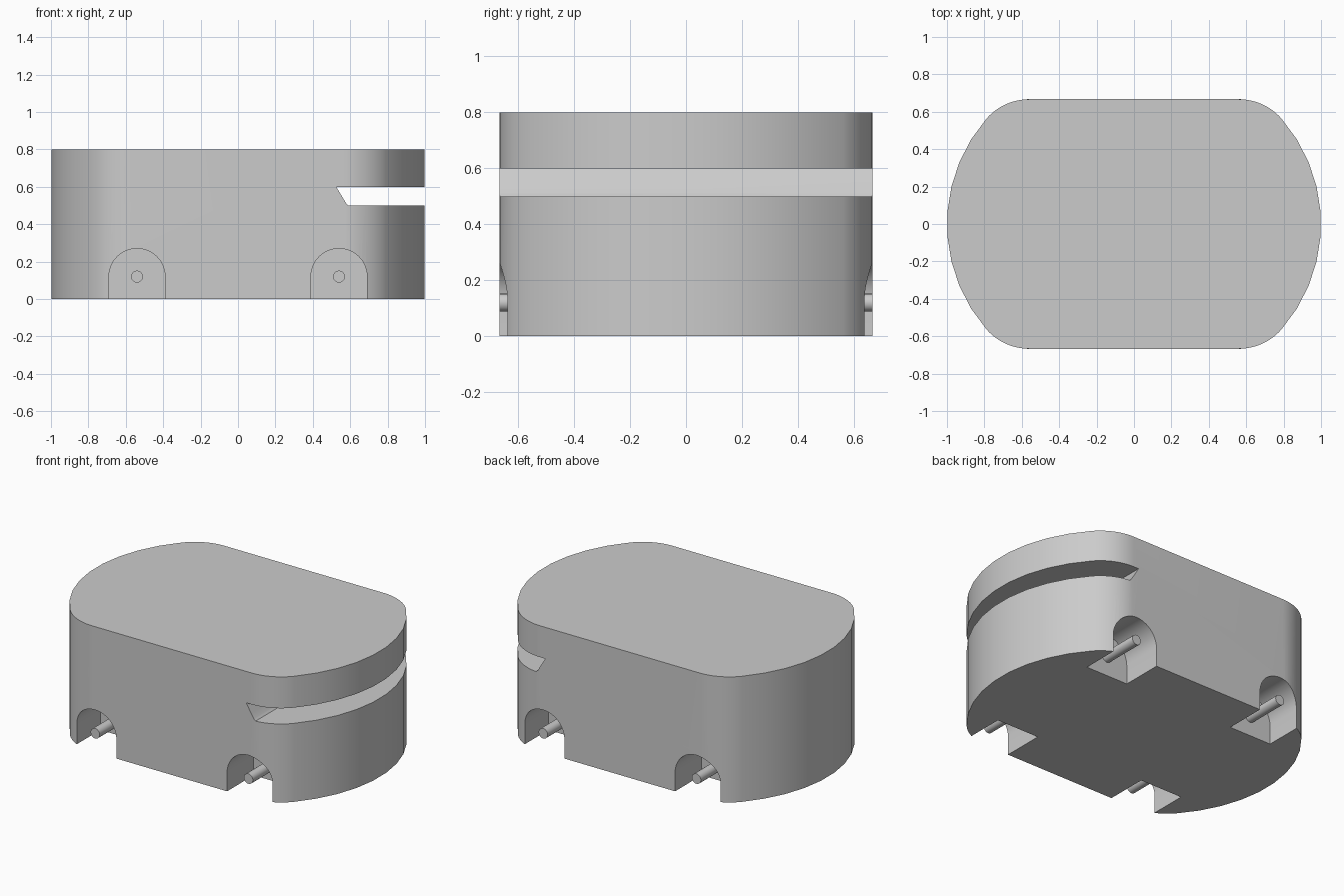
import bpy, bmesh
from math import sin, cos, pi, radians
from mathutils import Vector

cube = bpy.data.objects.get("Cube")
if cube:
    bpy.data.objects.remove(cube, do_unlink=True)

grey = bpy.data.materials.new("plain grey")
grey.use_nodes = True
grey.diffuse_color = (0.6, 0.6, 0.6, 1)
grey.node_tree.nodes["Principled BSDF"].inputs["Base Color"].default_value = (0.6, 0.6, 0.6, 1)


def prism(name, points, offset):
    """Extrude a closed 3D outline along an offset into a solid."""
    bm = bmesh.new()
    face = bm.faces.new([bm.verts.new(p) for p in points])
    result = bmesh.ops.extrude_face_region(bm, geom=[face], use_keep_orig=True)
    moved = [v for v in result["geom"] if isinstance(v, bmesh.types.BMVert)]
    bmesh.ops.translate(bm, verts=moved, vec=Vector(offset))
    bmesh.ops.recalc_face_normals(bm, faces=bm.faces)
    mesh = bpy.data.meshes.new(name)
    bm.to_mesh(mesh)
    bm.free()
    mesh.materials.append(grey)
    obj = bpy.data.objects.new(name, mesh)
    bpy.context.collection.objects.link(obj)
    return obj


def arc(cx, cy, r, start, end, steps):
    angles = [radians(start + (end - start) * i / steps) for i in range(steps + 1)]
    return [(cx + r * cos(a), cy + r * sin(a)) for a in angles]


def activate(obj):
    bpy.ops.object.select_all(action="DESELECT")
    obj.select_set(True)
    bpy.context.view_layer.objects.active = obj


# Body outline: wide end arcs blended into straight sides
blend = 41.1
end = arc(0.144, 0, 0.856, -blend, blend, 9)
corner = arc(0.56, 0.363, 0.304, blend, 90, 12)
right_half = [(x, -y) for x, y in reversed(corner[1:])] + end + corner[1:]
outline = right_half + [(-x, -y) for x, y in right_half]
body = prism("body", [(x, y, 0) for x, y in outline], (0, 0, 0.8))

# Slot across one end, with a slanted inner wall
slot = [(0.525, 0.6), (0.578, 0.512), (0.59, 0.5), (1.2, 0.5), (1.2, 0.6)]
cutters = [prism("slot_cutter", [(x, -1, z) for x, z in slot], (0, 2, 0))]

# Four arched wheel wells, each with an axle stub
axle_x, axle_z, well_r, inner_y = 0.54, 0.12, 0.15, 0.4
for sx, end_name in ((1, "front"), (-1, "rear")):
    for sy, side in ((1, "left"), (-1, "right")):
        cx = sx * axle_x
        arch = arc(cx, axle_z, well_r, 0, 180, 24)
        arch += [(cx - well_r, -0.1), (cx + well_r, -0.1)]
        cutters.append(prism("well_cutter", [(x, sy * inner_y, z) for x, z in arch],
                             (0, sy * 0.5, 0)))
        ring = arc(cx, axle_z, 0.032, 0, 360, 20)[:-1]
        axle = prism(f"{end_name}_{side}_axle",
                     [(x, sy * (inner_y - 0.02), z) for x, z in ring],
                     (0, sy * (0.667 - inner_y + 0.02), 0))
        activate(axle)
        bpy.ops.object.shade_smooth_by_angle(angle=radians(30))

# Cut the slot and wells from the body
activate(body)
for cutter in cutters:
    cutter.hide_render = True
    mod = body.modifiers.new("cut", "BOOLEAN")
    mod.operation = "DIFFERENCE"
    mod.solver = "EXACT"
    mod.object = cutter
    bpy.ops.object.modifier_apply(modifier=mod.name)
    bpy.data.objects.remove(cutter, do_unlink=True)
bpy.ops.object.shade_smooth_by_angle(angle=radians(30))
